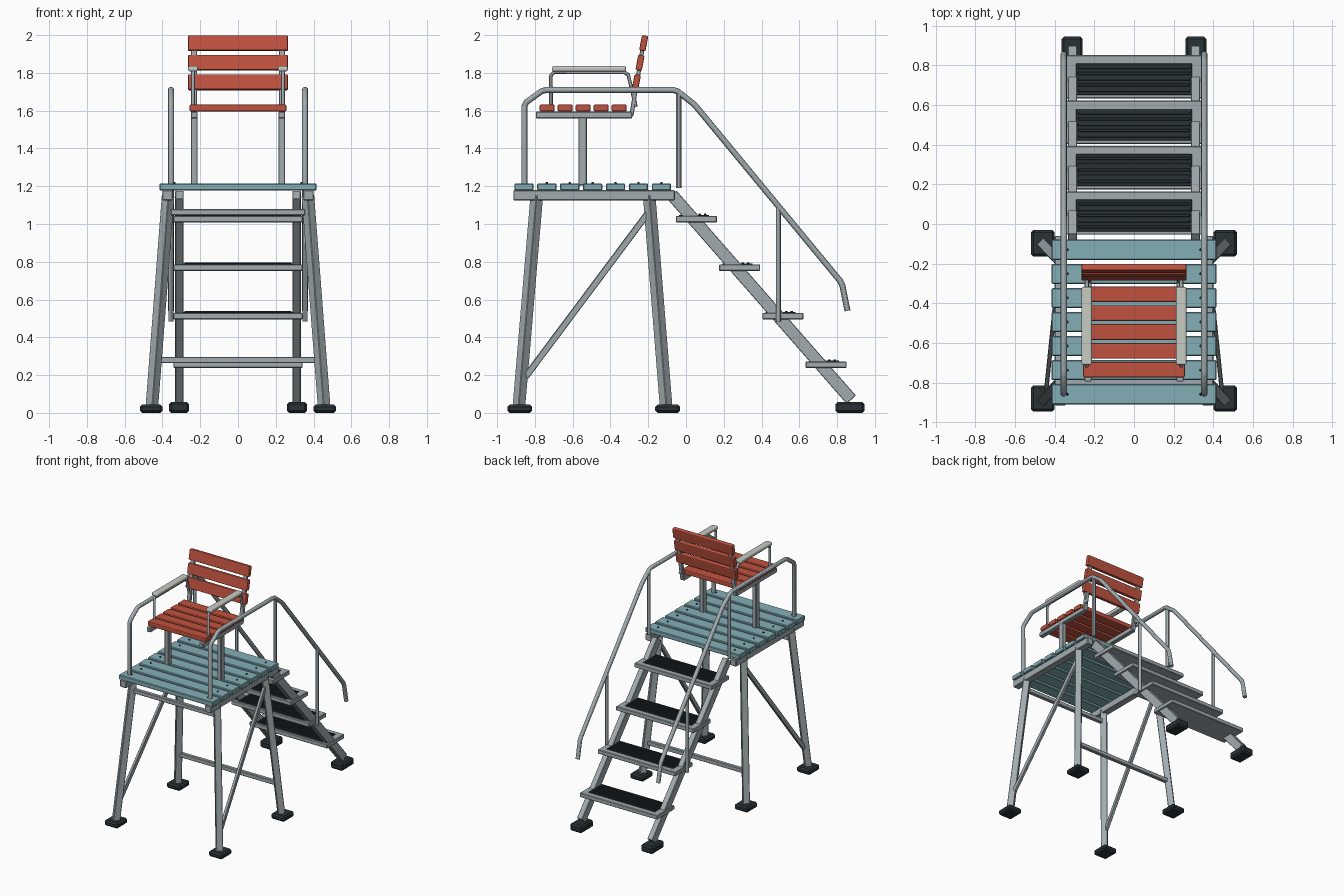
import bpy, bmesh
from mathutils import Vector, Matrix

if "Cube" in bpy.data.objects:
    bpy.data.objects.remove(bpy.data.objects["Cube"])


def material(name, rgb):
    m = bpy.data.materials.new(name)
    m.diffuse_color = (*rgb, 1)
    m.use_nodes = True
    m.node_tree.nodes["Principled BSDF"].inputs["Base Color"].default_value = m.diffuse_color
    return m


METAL = material("metal", (0.36, 0.41, 0.43))
BLUE = material("blue_wood", (0.23, 0.43, 0.47))
RED = material("red_wood", (0.53, 0.085, 0.05))
DARK = material("rubber", (0.022, 0.032, 0.037))
PALE = material("arm_pad", (0.58, 0.6, 0.55))
Z = Vector((0, 0, 1))


def finish(name, bm, mat, bevel=0.0, segments=1):
    me = bpy.data.meshes.new(name)
    bm.to_mesh(me)
    bm.free()
    ob = bpy.data.objects.new(name, me)
    bpy.context.collection.objects.link(ob)
    me.materials.append(mat)
    if bevel:
        mod = ob.modifiers.new("bevel", "BEVEL")
        mod.width, mod.segments = bevel, segments
    return ob


def box(name, centre, size, mat=METAL, bevel=0.004, segments=1, tilt=0.0):
    bm = bmesh.new()
    bmesh.ops.create_cube(bm, size=1, matrix=Matrix.Diagonal((*size, 1)))
    ob = finish(name, bm, mat, bevel, segments)
    ob.location = centre
    ob.rotation_euler.x = tilt
    return ob


def beam(name, a, b, width, height, mat=METAL):
    """Rectangular bar from a to b, its sides kept in the plane of its lean."""
    a, b = Vector(a), Vector(b)
    d = (b - a).normalized()
    side = d.cross(Z).normalized()
    up = side.cross(d)
    rot = Matrix((side, up, d)).transposed().to_4x4()
    bm = bmesh.new()
    bmesh.ops.create_cube(bm, size=1, matrix=Matrix.Translation((a + b) / 2) @ rot
                          @ Matrix.Diagonal((width, height, (b - a).length, 1)))
    return finish(name, bm, mat, 0.003)


def tube(name, points, radius):
    cu = bpy.data.curves.new(name, "CURVE")
    cu.dimensions = "3D"
    cu.bevel_depth, cu.bevel_resolution, cu.use_fill_caps = radius, 4, True
    sp = cu.splines.new("POLY")
    sp.points.add(len(points) - 1)
    for p, co in zip(sp.points, points):
        p.co = (*co, 1)
    ob = bpy.data.objects.new(name, cu)
    bpy.context.collection.objects.link(ob)
    cu.materials.append(METAL)
    bpy.ops.object.select_all(action="DESELECT")
    ob.select_set(True)
    bpy.context.view_layer.objects.active = ob
    bpy.ops.object.convert(target="MESH")
    bpy.ops.object.shade_smooth_by_angle()


for s, side in ((-1, "left"), (1, "right")):
    # splayed legs on rubber feet
    for part, y0, y1 in (("front", -0.885, -0.79), ("rear", -0.105, -0.195)):
        beam(f"{part}_leg_{side}", (s * 0.456, y0, 0.03), (s * 0.37, y1, 1.15), 0.05, 0.05)
        box(f"{part}_foot_{side}", (s * 0.46, -0.88 if y0 < -0.5 else -0.097, 0.022),
            (0.12, 0.132, 0.044), DARK, 0.012)
    beam(f"side_brace_{side}", (s * 0.444, -0.85, 0.19), (s * 0.375, -0.185, 1.08), 0.022, 0.034)
    box(f"platform_rail_{side}", (s * 0.373, -0.487, 1.152), (0.055, 0.855, 0.055))

    # stair stringer and its foot
    beam(f"stringer_{side}", (s * 0.31, -0.075, 1.155), (s * 0.31, 0.875, 0.07), 0.045, 0.066)
    box(f"stair_foot_{side}", (s * 0.312, 0.868, 0.029), (0.106, 0.154, 0.058), DARK, 0.012)

    # bent handrail with two stanchions
    x = s * 0.355
    rail = [(-0.855, 1.18), (-0.855, 1.625), (-0.845, 1.645), (-0.765, 1.703), (-0.74, 1.71),
            (-0.07, 1.71), (-0.045, 1.703), (0.035, 1.64), (0.055, 1.62), (0.815, 0.70),
            (0.828, 0.675), (0.855, 0.54)]
    tube(f"handrail_{side}", [(x, y, z) for y, z in rail], 0.016)
    tube(f"upper_stanchion_{side}", [(x, -0.038, 1.19), (x, -0.038, 1.70)], 0.014)
    tube(f"lower_stanchion_{side}", [(x, 0.49, 0.485), (x, 0.49, 1.09)], 0.013)

    # seat support frame
    x = s * 0.232
    box(f"seat_post_{side}", (x, -0.547, 1.385), (0.036, 0.045, 0.36))
    box(f"seat_rail_{side}", (x, -0.54, 1.577), (0.036, 0.51, 0.036))
    beam(f"back_post_{side}", (x, -0.29, 1.57), (x, -0.228, 1.94), 0.032, 0.022)

    # armrest
    x = s * 0.238
    arm = [(-0.715, 1.58), (-0.715, 1.785), (-0.70, 1.803), (-0.325, 1.803),
           (-0.306, 1.79), (-0.265, 1.62)]
    tube(f"armrest_tube_{side}", [(x, y, z) for y, z in arm], 0.01)
    box(f"armrest_pad_{side}", (x, -0.514, 1.822), (0.052, 0.392, 0.028), PALE, 0.009, 3)

# cross ties between the legs
box("front_cross_tie", (0, -0.797, 1.062), (0.71, 0.03, 0.034))
box("rear_cross_tie", (0, -0.125, 0.28), (0.84, 0.03, 0.034))

# platform planks with screw heads
for i in range(7):
    y = -0.858 + i * 0.1213
    box(f"platform_plank_{i + 1}", (0, y, 1.196), (0.83, 0.102, 0.038), BLUE, 0.005)
    bm = bmesh.new()
    for s in (-1, 1):
        bmesh.ops.create_cone(bm, cap_ends=True, segments=10, radius1=0.007, radius2=0.005,
                              depth=0.008, matrix=Matrix.Translation((s * 0.337, y, 1.218)))
    finish(f"plank_screws_{i + 1}", bm, DARK)

# seat slats and leaning back slats
for i in range(5):
    box(f"seat_slat_{i + 1}", (0, -0.735 + i * 0.0952, 1.614),
        (0.512, 0.079, 0.037), RED, 0.007, 2)
for i in range(3):
    box(f"back_slat_{i + 1}", (0, -0.263 + i * 0.0195, 1.75 + i * 0.1035),
        (0.53, 0.034, 0.082), RED, 0.007, 2, tilt=-0.185)

# stair treads with ribbed rubber mats
for i in range(4):
    y, z = 0.055 + i * 0.229, 1.026 - i * 0.257
    box(f"stair_tread_{i + 1}", (0, y, z), (0.685, 0.218, 0.034))
    box(f"tread_mat_{i + 1}", (0, y - 0.012, z + 0.018), (0.585, 0.16, 0.008), DARK, 0.002)
    for k in range(5):
        box(f"mat_rib_{i + 1}_{k + 1}", (0, y - 0.07 + k * 0.029, z + 0.024),
            (0.565, 0.014, 0.009), DARK, 0.002)
